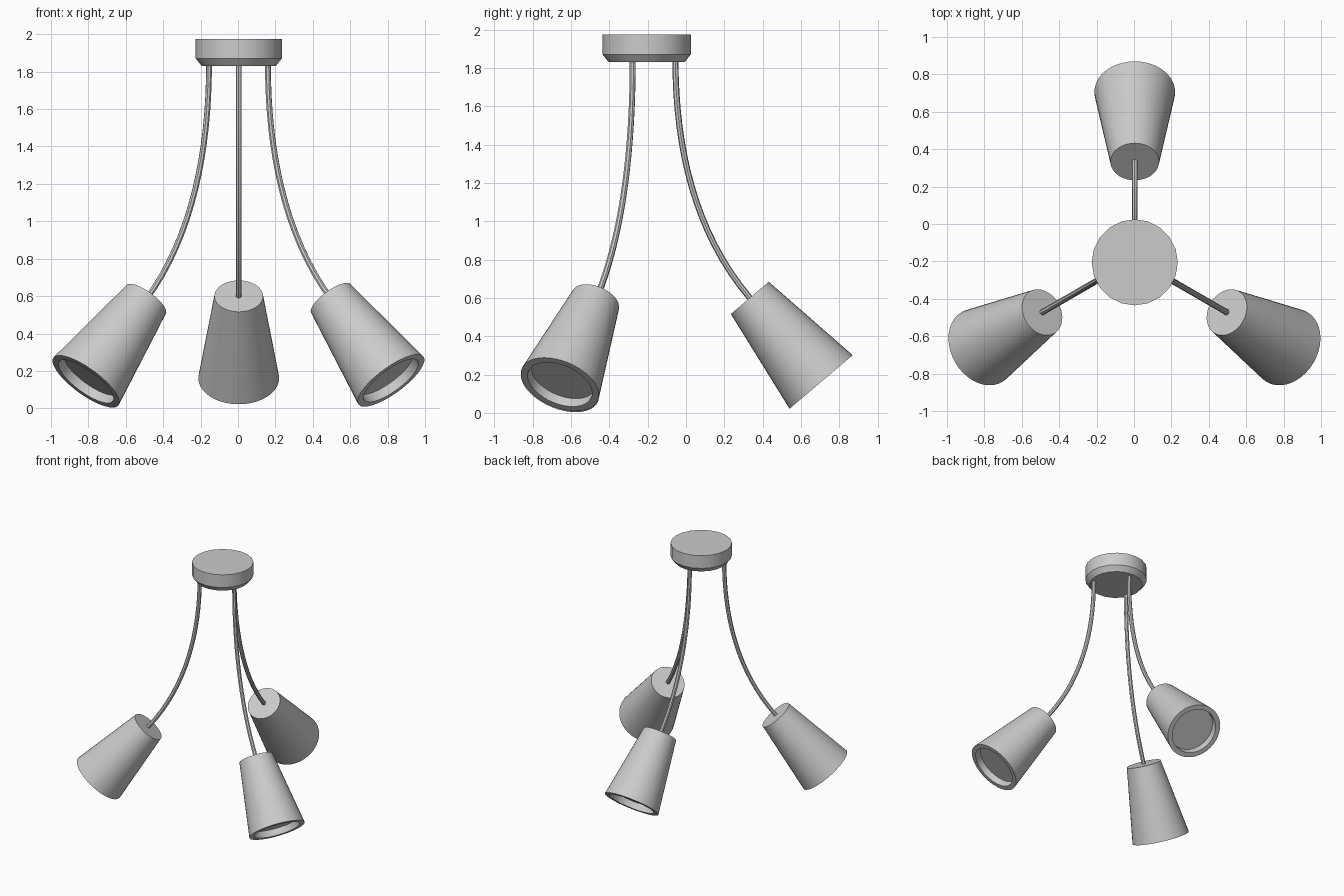
import bpy, bmesh
from math import radians, sin, cos
from mathutils import Matrix, Vector

cube = bpy.data.objects.get("Cube")
if cube:
    bpy.data.objects.remove(cube)

grey = bpy.data.materials.new("satin grey")
grey.use_nodes = True
colour = (0.6, 0.6, 0.6, 1)
grey.diffuse_color = colour
grey.node_tree.nodes["Principled BSDF"].inputs["Base Color"].default_value = colour

TILT = radians(40.3)


def finish(obj):
    """Apply the material and smooth the round surfaces."""
    obj.data.materials.clear()
    obj.data.materials.append(grey)
    bpy.ops.object.select_all(action="DESELECT")
    obj.select_set(True)
    bpy.context.view_layer.objects.active = obj
    bpy.ops.object.shade_smooth_by_angle(angle=radians(30))


def lathe(name, profile, sides, matrix):
    """Turn a (radius, height) profile around its axis."""
    bm = bmesh.new()
    verts = [bm.verts.new((r, 0, z)) for r, z in profile]
    edges = [bm.edges.new(pair) for pair in zip(verts, verts[1:])]
    bmesh.ops.spin(bm, geom=verts + edges, cent=(0, 0, 0), axis=(0, 0, 1),
                   angle=radians(360), steps=sides, use_duplicate=False)
    bmesh.ops.remove_doubles(bm, verts=bm.verts, dist=0.0005)
    bmesh.ops.recalc_face_normals(bm, faces=bm.faces)
    mesh = bpy.data.meshes.new(name)
    bm.to_mesh(mesh)
    bm.free()
    obj = bpy.data.objects.new(name, mesh)
    bpy.context.collection.objects.link(obj)
    obj.matrix_world = matrix
    finish(obj)


def rod(name, matrix, end):
    """Curved stem that drops straight, then swings out to the shade."""
    curve = bpy.data.curves.new(name, "CURVE")
    curve.dimensions = "3D"
    curve.bevel_depth = 0.016
    curve.bevel_resolution = 2
    curve.resolution_u = 16
    curve.use_fill_caps = True
    spline = curve.splines.new("BEZIER")
    spline.bezier_points.add(1)
    ends = [(Vector((0, 0, 1.84)), Vector((0, 0, -1))),
            (end, Vector((sin(TILT), 0, -cos(TILT))))]
    for point, (co, direction) in zip(spline.bezier_points, ends):
        point.handle_left_type = point.handle_right_type = "FREE"
        point.co = co
        point.handle_left = co - direction * 0.45
        point.handle_right = co + direction * 0.45
    temp = bpy.data.objects.new(name, curve)
    bpy.context.collection.objects.link(temp)
    graph = bpy.context.evaluated_depsgraph_get()
    mesh = bpy.data.meshes.new_from_object(temp.evaluated_get(graph))
    bpy.data.objects.remove(temp)
    obj = bpy.data.objects.new(name, mesh)
    bpy.context.collection.objects.link(obj)
    obj.matrix_world = matrix
    finish(obj)


# Ceiling canopy with a chamfered lower edge
lathe("ceiling_canopy",
      [(0, 1.975), (0.23, 1.975), (0.23, 1.87), (0.198, 1.83), (0, 1.83)],
      20, Matrix.Translation((0.004, -0.205, 0)))

# Tapered shade with a thick rim and a recessed lamp disc
shade_profile = [(0, 0), (0.13, 0), (0.216, -0.575), (0.178, -0.575),
                 (0.176, -0.523), (0, -0.523)]

# Three arms: name, stem position, heading, height of the shade top
arms = [("back", (0.004, -0.055), 90, 0.60),
        ("right", (-0.155, -0.278), 210, 0.582),
        ("left", (0.160, -0.278), 330, 0.587)]
for name, (x, y), heading, top in arms:
    place = Matrix.Translation((x, y, 0)) @ Matrix.Rotation(radians(heading), 4, "Z")
    end = Vector((0.388, 0, top))
    rod(name + "_arm", place, end)
    lathe(name + "_shade", shade_profile, 40,
          place @ Matrix.Translation(end) @ Matrix.Rotation(-TILT, 4, "Y"))
